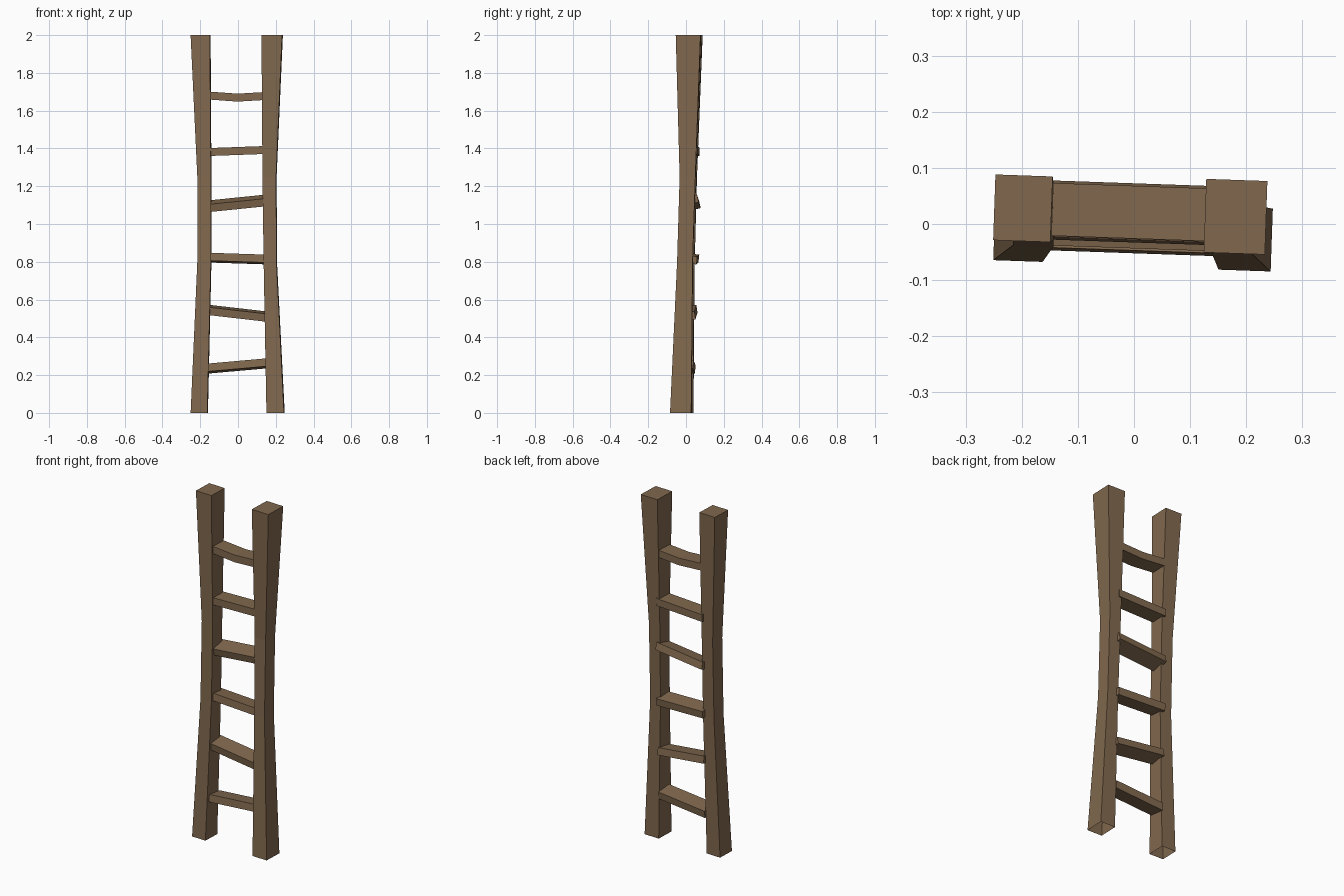
import bpy, bmesh, math
from mathutils import Vector, Matrix

if "Cube" in bpy.data.objects:
    bpy.data.objects.remove(bpy.data.objects["Cube"])

wood = bpy.data.materials.new("wood")
wood.diffuse_color = (0.22, 0.14, 0.076, 1)
wood.use_nodes = True
wood.node_tree.nodes["Principled BSDF"].inputs["Base Color"].default_value = wood.diffuse_color
YAW = math.radians(-2)


def loft(name, rings, caps):
    """Skin a list of four-corner rings; caps lists the rings to close."""
    bm = bmesh.new()
    loops = [[bm.verts.new(p) for p in ring] for ring in rings]
    for a, b in zip(loops, loops[1:]):
        for i in range(4):
            j = (i + 1) % 4
            bm.faces.new((a[i], a[j], b[j], b[i]))
    for i in caps:
        bm.faces.new(loops[i])
    bmesh.ops.recalc_face_normals(bm, faces=bm.faces)
    mesh = bpy.data.meshes.new(name)
    bm.to_mesh(mesh)
    bm.free()
    mesh.materials.append(wood)
    ob = bpy.data.objects.new(name, mesh)
    bpy.context.collection.objects.link(ob)
    return ob


CORNERS = ((-.5, -.5), (.5, -.5), (.5, .5), (-.5, .5))


def post(name, sections):
    rot = Matrix.Rotation(YAW, 3, 'Z')
    rings = [[Vector((cx, cy, z)) + rot @ Vector((u * w, v * d, 0))
              for u, v in CORNERS] for z, cx, cy, w, d in sections]
    loft(name, rings, [-1])       # open underneath


# Hand-hewn posts, waisted in the middle: (z, centre x, centre y, width, depth)
post("left_post", [(0, -.205, -.014, .088, .104), (.8, -.178, .003, .072, .084),
                   (1.25, -.178, .015, .072, .084), (2, -.198, .028, .102, .117)])
post("right_post", [(0, .199, -.027, .093, .112), (.8, .171, -.005, .068, .082),
                    (1.25, .167, .009, .072, .083), (2, .181, .013, .109, .131)])


def rung(name, zl, zr, y, tilt, sag=0):
    """Crooked plank from the left post to the right post."""
    rot = Matrix.Rotation(math.radians(tilt), 3, 'X')
    rings = []
    for t in (0, .5, 1):
        x = -.155 + .305 * t
        z = zl + (zr - zl) * t - (sag if t == .5 else 0)
        c = Vector((x, y + x * math.tan(YAW), z))
        rings.append([c + rot @ Vector((0, u * .094, v * .042)) for u, v in CORNERS])
    loft(name, rings, [0, -1])


# Rungs: left z, right z, centre y, roll, sag
for i, r in enumerate([(.235, .262, -.003, -7), (.545, .51, .006, 8),
                       (.822, .812, .016, -6), (1.094, 1.125, .022, 13),
                       (1.381, 1.392, .02, 0), (1.68, 1.678, .021, 0, .01)]):
    rung(f"rung_{i + 1}", *r)
